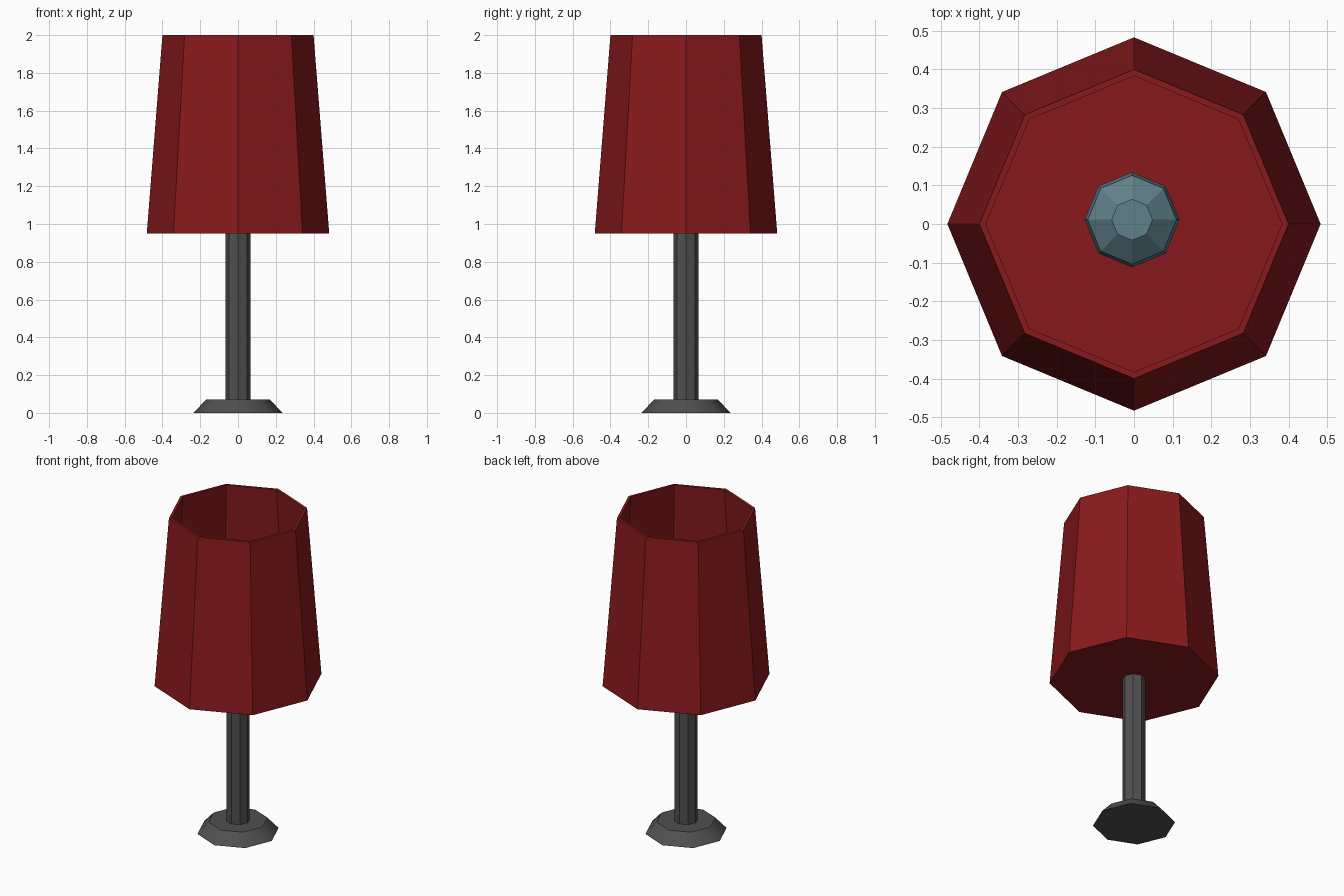
import bpy, bmesh, math
from mathutils import Vector

if "Cube" in bpy.data.objects:
    bpy.data.objects.remove(bpy.data.objects["Cube"])

SIDES = 8


def material(name, rgb):
    m = bpy.data.materials.new(name)
    m.diffuse_color = (*rgb, 1)
    m.use_nodes = True
    m.node_tree.nodes["Principled BSDF"].inputs["Base Color"].default_value = m.diffuse_color
    return m


def lathe(name, profile, mat, centre=(0, 0), smooth=False):
    """Turn (radius, z) points into an eight-sided solid, capped at both ends."""
    bm = bmesh.new()
    rings = []
    for r, z in profile:
        angles = [2 * math.pi * i / SIDES for i in range(SIDES)]
        rings.append([bm.verts.new((r * math.cos(a), r * math.sin(a), z)) for a in angles])
    for low, high in zip(rings, rings[1:]):
        for i in range(SIDES):
            j = (i + 1) % SIDES
            bm.faces.new((low[i], low[j], high[j], high[i]))
    bm.faces.new(rings[0][::-1])
    bm.faces.new(rings[-1])
    bmesh.ops.recalc_face_normals(bm, faces=bm.faces[:])
    mesh = bpy.data.meshes.new(name)
    bm.to_mesh(mesh)
    bm.free()
    mesh.materials.append(mat)
    obj = bpy.data.objects.new(name, mesh)
    obj.location = Vector((*centre, 0))
    bpy.context.collection.objects.link(obj)
    if smooth:
        bpy.ops.object.select_all(action='DESELECT')
        obj.select_set(True)
        bpy.context.view_layer.objects.active = obj
        bpy.ops.object.shade_smooth_by_angle(angle=math.radians(46))
    return obj


dark_metal = material("dark_metal", (0.08, 0.08, 0.08))
red_fabric = material("red_fabric", (0.25, 0.01, 0.012))
blue_glass = material("blue_glass", (0.12, 0.22, 0.26))

# Foot and stem
lathe("base", [(0.235, 0), (0.17, 0.07)], dark_metal, smooth=True)
lathe("stem", [(0.067, 0.06), (0.067, 0.96)], dark_metal)

# Open-topped shade: outer wall, rim, inner wall and closed floor
lathe("shade", [(0.483, 0.95), (0.40, 2.0), (0.383, 2.0), (0.465, 0.965)], red_fabric)

# Bulb standing on the shade floor, slightly off centre
lathe("bulb", [(0.065, 0.96), (0.123, 1.08), (0.115, 1.18), (0.053, 1.23)],
      blue_glass, centre=(-0.005, 0.011))
